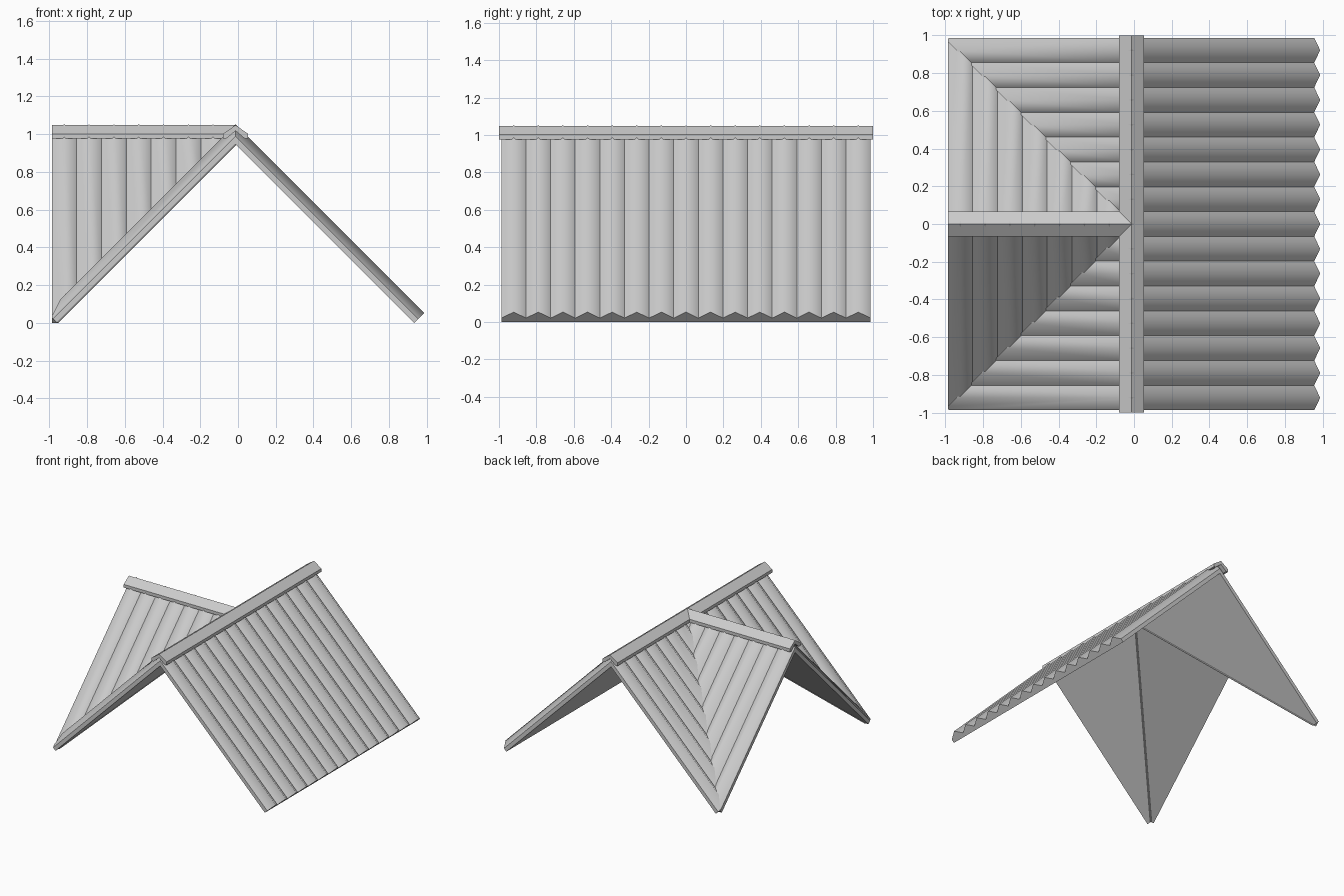
import bpy, bmesh, math
from mathutils import Vector

cube = bpy.data.objects.get("Cube")
if cube:
    bpy.data.objects.remove(cube, do_unlink=True)

mat = bpy.data.materials.new("light_grey")
mat.use_nodes = True
GREY = (0.6, 0.6, 0.6, 1)
mat.diffuse_color = GREY
mat.node_tree.nodes["Principled BSDF"].inputs["Base Color"].default_value = GREY

C = -0.013          # x of the main ridge
APEX = 0.947        # height where the undersides meet
EDGE = 0.987        # half width of the ribbed sheets
PITCH = 2 * EDGE / 15
THIN, THICK = 0.03, 0.075
LAP = 0.008         # overlap of the sheets in the valleys
R2 = math.sqrt(2)


def finish(bm, name):
    bmesh.ops.recalc_face_normals(bm, faces=bm.faces)
    mesh = bpy.data.meshes.new(name)
    bm.to_mesh(mesh)
    bm.free()
    mesh.materials.append(mat)
    obj = bpy.data.objects.new(name, mesh)
    bpy.context.collection.objects.link(obj)
    return obj


def prism(bm, start, end):
    """Join two matching outlines into a closed solid."""
    a = [bm.verts.new(p) for p in start]
    b = [bm.verts.new(p) for p in end]
    bm.faces.new(a)
    bm.faces.new(b[::-1])
    n = len(a)
    for i in range(n):
        bm.faces.new((a[i], b[i], b[(i + 1) % n], a[(i + 1) % n]))
    return a, b


def trim(bm, point, normal):
    """Cut away everything on the normal's side and close the cut."""
    geom = bm.verts[:] + bm.edges[:] + bm.faces[:]
    cut = bmesh.ops.bisect_plane(bm, geom=geom, plane_co=Vector(point),
                                 plane_no=Vector(normal).normalized(),
                                 clear_outer=True)["geom_cut"]
    edges = [e for e in cut if isinstance(e, bmesh.types.BMEdge)]
    for e in edges:
        e.smooth = False
    edges = [e for e in edges if e.is_boundary]
    if edges:
        bmesh.ops.edgeloop_fill(bm, edges=edges)


def ribbed_sheet(name, ribs, place, cuts):
    """Sloping sheet with triangular ribs; place maps (along, out, z) to x, y, z."""
    outline = [(-EDGE, 0)]
    for i in range(ribs):
        u = -EDGE + i * PITCH
        outline += [(u, THIN), (u + PITCH / 2, THICK)]
    end = -EDGE + ribs * PITCH
    outline += [(end, THIN), (end, 0)]

    def section(s):
        return [place(u, (s + n) / R2, APEX + (n - s) / R2) for u, n in outline]

    bm = bmesh.new()
    a, b = prism(bm, section(-0.15), section(APEX * R2))
    for f in bm.faces:
        f.smooth = True
    for e in bm.edges:
        e.smooth = False
    # rib crests stay soft, the grooves between them stay sharp
    for i in range(2, 2 * ribs + 1, 2):
        bm.edges.get((a[i], b[i])).smooth = True
    for point, normal in cuts:
        trim(bm, point, normal)
    return finish(bm, name)


def ridge_cap(name, place, start, end):
    """Chevron capping strip along a ridge."""
    half = [(0.067, 1.002), (0.067, 0.976), (0.05, 0.976)]
    outline = [(0, 1.048)] + half + [(0, 1.018)] + [(-o, z) for o, z in half[::-1]]
    bm = bmesh.new()
    prism(bm, [place(start, o, z) for o, z in outline],
          [place(end, o, z) for o, z in outline])
    return finish(bm, name)


# Main roof: full sheet on the left side
ribbed_sheet("main_left_slope", 15, lambda u, o, z: (C + o, u, z),
             [((C, 0, 0), (-1, 0, 0))])

# Main roof's other side and the wing, mirrored front to back, mitred in the valleys
for side, label in ((1, "back"), (-1, "front")):
    ribbed_sheet("main_right_slope_" + label, 15, lambda u, o, z: (C - o, u, z),
                 [((C, 0, 0), (1, 0, 0)),
                  ((C - LAP, 0, 0), (-1, -side, 0)),
                  ((-EDGE, 0, 0), (-1, 0, 0))])
    ribbed_sheet("wing_slope_" + label, 8, lambda u, o, z: (u, side * o, z),
                 [((0, 0, 0), (0, -side, 0)),
                  ((C + LAP, 0, 0), (1, side, 0))])

# Ridge caps
ridge_cap("main_ridge_cap", lambda u, o, z: (C + o, u, z), -1, 1)
ridge_cap("wing_ridge_cap", lambda u, o, z: (u, o, z), -EDGE, C)
